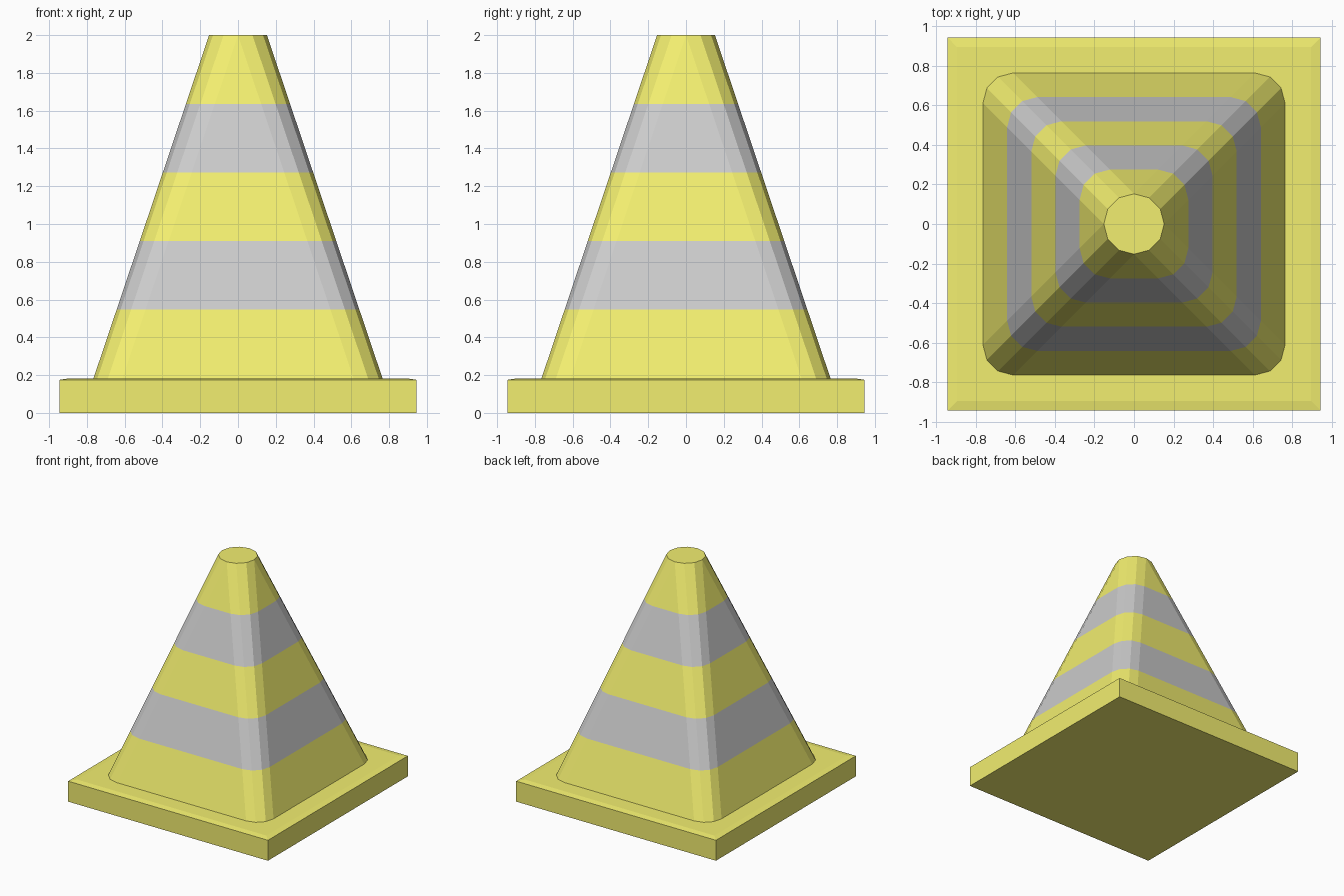
import bpy, bmesh, math

if "Cube" in bpy.data.objects:
    bpy.data.objects.remove(bpy.data.objects["Cube"])


def material(name, color):
    m = bpy.data.materials.new(name)
    m.diffuse_color = (*color, 1)
    m.use_nodes = True
    m.node_tree.nodes["Principled BSDF"].inputs["Base Color"].default_value = m.diffuse_color
    return m


YELLOW = material("yellow", (0.89, 0.86, 0.16))
GREY = material("grey", (0.8, 0.8, 0.8))


def rounded_square(half, radius, z, segments=3):
    """Square outline with faceted round corners, counter-clockwise."""
    c = half - radius
    pts = []
    for q in range(4):
        mid = math.radians(45 + 90 * q)
        cx, cy = c * math.copysign(1, math.cos(mid)), c * math.copysign(1, math.sin(mid))
        for i in range(segments + 1):
            a = math.radians(90 * (q + i / segments))
            pts.append((cx + radius * math.cos(a), cy + radius * math.sin(a), z))
    return pts


def square(half, z):
    return [(half, half, z), (-half, half, z), (-half, -half, z), (half, -half, z)]


def loft(name, outlines, materials, band_index=lambda i: 0):
    """Closed solid through a stack of outlines, one material per band."""
    bm = bmesh.new()
    rings = [[bm.verts.new(p) for p in outline] for outline in outlines]
    for i, (lo, hi) in enumerate(zip(rings, rings[1:])):
        for k in range(len(lo)):
            n = (k + 1) % len(lo)
            bm.faces.new((lo[k], lo[n], hi[n], hi[k])).material_index = band_index(i)
    bm.faces.new(rings[0][::-1])
    bm.faces.new(rings[-1])
    bmesh.ops.remove_doubles(bm, verts=bm.verts[:], dist=0.0005)
    bmesh.ops.recalc_face_normals(bm, faces=bm.faces[:])
    mesh = bpy.data.meshes.new(name)
    bm.to_mesh(mesh)
    bm.free()
    for m in materials:
        mesh.materials.append(m)
    obj = bpy.data.objects.new(name, mesh)
    bpy.context.collection.objects.link(obj)
    return obj


# Square foot plate with a shallow raised top
loft("base_plate", [square(0.945, 0), square(0.945, 0.175), square(0.895, 0.183)], [YELLOW])

# Striped tapering body: five equal bands, flat sides narrowing to a round tip
Z0, Z1, HALF, TIP = 0.183, 2.0, 0.765, 0.153
rings = [rounded_square(HALF + (TIP - HALF) * i / 5, TIP, Z0 + (Z1 - Z0) * i / 5)
         for i in range(6)]
loft("cone_body", rings, [YELLOW, GREY], lambda i: i % 2)
